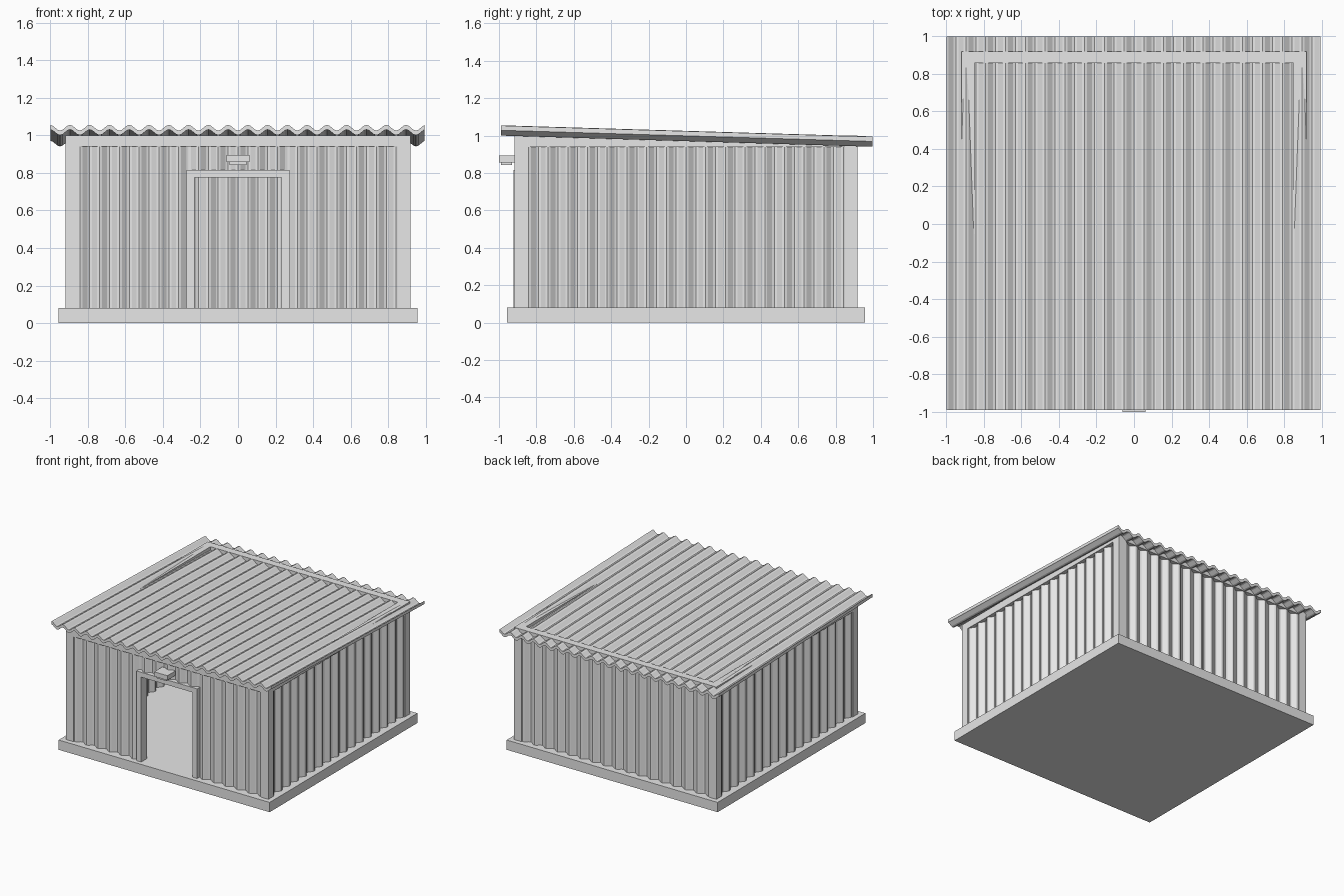
import bpy, bmesh, math
from mathutils import Matrix, Vector

cube = bpy.data.objects.get("Cube")
if cube:
    bpy.data.objects.remove(cube, do_unlink=True)

grey = bpy.data.materials.new("plain grey")
grey.use_nodes = True
grey.diffuse_color = (0.8, 0.8, 0.8, 1)
grey.node_tree.nodes["Principled BSDF"].inputs["Base Color"].default_value = (0.8, 0.8, 0.8, 1)

PITCH = 2 / 19      # width of one corrugation
STEPS = 8           # facets per corrugation


def finish(name, bm, matrix=Matrix()):
    bmesh.ops.recalc_face_normals(bm, faces=bm.faces)
    mesh = bpy.data.meshes.new(name)
    bm.to_mesh(mesh)
    bm.free()
    mesh.transform(matrix)
    mesh.materials.append(grey)
    obj = bpy.data.objects.new(name, mesh)
    bpy.context.collection.objects.link(obj)
    return obj


def box(name, low, high):
    low, high = Vector(low), Vector(high)
    bm = bmesh.new()
    bmesh.ops.create_cube(bm, size=1)
    place = Matrix.Translation((low + high) / 2) @ Matrix.Diagonal((*(high - low), 1))
    bmesh.ops.transform(bm, matrix=place, verts=bm.verts)
    return finish(name, bm)


def corrugated(name, start, end, offset, depth, matrix=Matrix(), thick=0.025, amp=0.015):
    """Wavy sheet along x with crests towards -y, extruded up by depth."""
    step = PITCH / STEPS
    inner = [i * step for i in range(math.ceil(start / step), math.floor(end / step) + 1)]
    xs = [start] + [x for x in inner if start + 1e-4 < x < end - 1e-4] + [end]
    bm = bmesh.new()
    rings = []
    for x in xs:
        y = -amp * math.cos(math.tau * (x / PITCH + offset))
        rings.append([bm.verts.new((x, y + s * thick / 2, z))
                      for s, z in ((-1, 0), (1, 0), (1, depth), (-1, depth))])
    for a, b in zip(rings, rings[1:]):
        for i in range(4):
            j = (i + 1) % 4
            bm.faces.new((a[i], a[j], b[j], b[i]))
    bm.faces.new(rings[0])
    bm.faces.new(rings[-1])
    return finish(name, bm, matrix)


# Base slab
box("base_slab", (-0.957, -0.957, 0), (0.957, 0.957, 0.08))

# Corner posts and top beams
for sx, side in ((-1, "right"), (1, "left")):
    for sy, end in ((-1, "front"), (1, "back")):
        xs, ys = sorted((sx * 0.85, sx * 0.918)), sorted((sy * 0.85, sy * 0.918))
        box(f"{end}_{side}_post", (xs[0], ys[0], 0.08), (xs[1], ys[1], 1.0))
    box(f"{side}_beam", (xs[0], -0.85, 0.94), (xs[1], 0.85, 1.0))
for sy, end in ((-1, "front"), (1, "back")):
    ys = sorted((sy * 0.857, sy * 0.918))
    box(f"{end}_beam", (-0.85, ys[0], 0.94), (0.85, ys[1], 1.0))

# Corrugated walls
WALL = 0.885
for name, turn in (("left_wall", 90), ("back_wall", 180), ("right_wall", 270)):
    place = Matrix.Rotation(math.radians(turn), 4, "Z") @ Matrix.Translation((0, -WALL, 0.08))
    corrugated(name, -0.855, 0.855, 0, 0.86, place)
front = Matrix.Translation((0, -WALL, 0.08))
corrugated("front_wall_right", -0.855, -0.27, 0, 0.86, front)
corrugated("front_wall_left", 0.27, 0.855, 0, 0.86, front)
corrugated("front_wall_over_door", -0.27, 0.27, 0, 0.13, Matrix.Translation((0, -WALL, 0.81)))

# Door frame around the open doorway
box("door_jamb_right", (-0.275, -0.922, 0.08), (-0.232, -0.85, 0.775))
box("door_jamb_left", (0.232, -0.922, 0.08), (0.275, -0.85, 0.775))
box("door_lintel", (-0.275, -0.922, 0.775), (0.275, -0.85, 0.815))

# Lamp above the door
box("lamp_housing", (-0.06, -1.0, 0.857), (0.06, -0.895, 0.895))
box("lamp_lens", (-0.045, -0.99, 0.843), (0.045, -0.93, 0.857))

# Sloping corrugated roof, crests upwards
slope = Matrix.Identity(4)
slope[2][1] = -0.03
lay = Matrix(((1, 0, 0, 0), (0, 0, 1, -0.99), (0, -1, 0, 0), (0, 0, 0, 1)))
corrugated("roof", -0.998, 0.992, 0.5, 1.988, Matrix.Translation((0, 0, 0.998)) @ slope @ lay)
